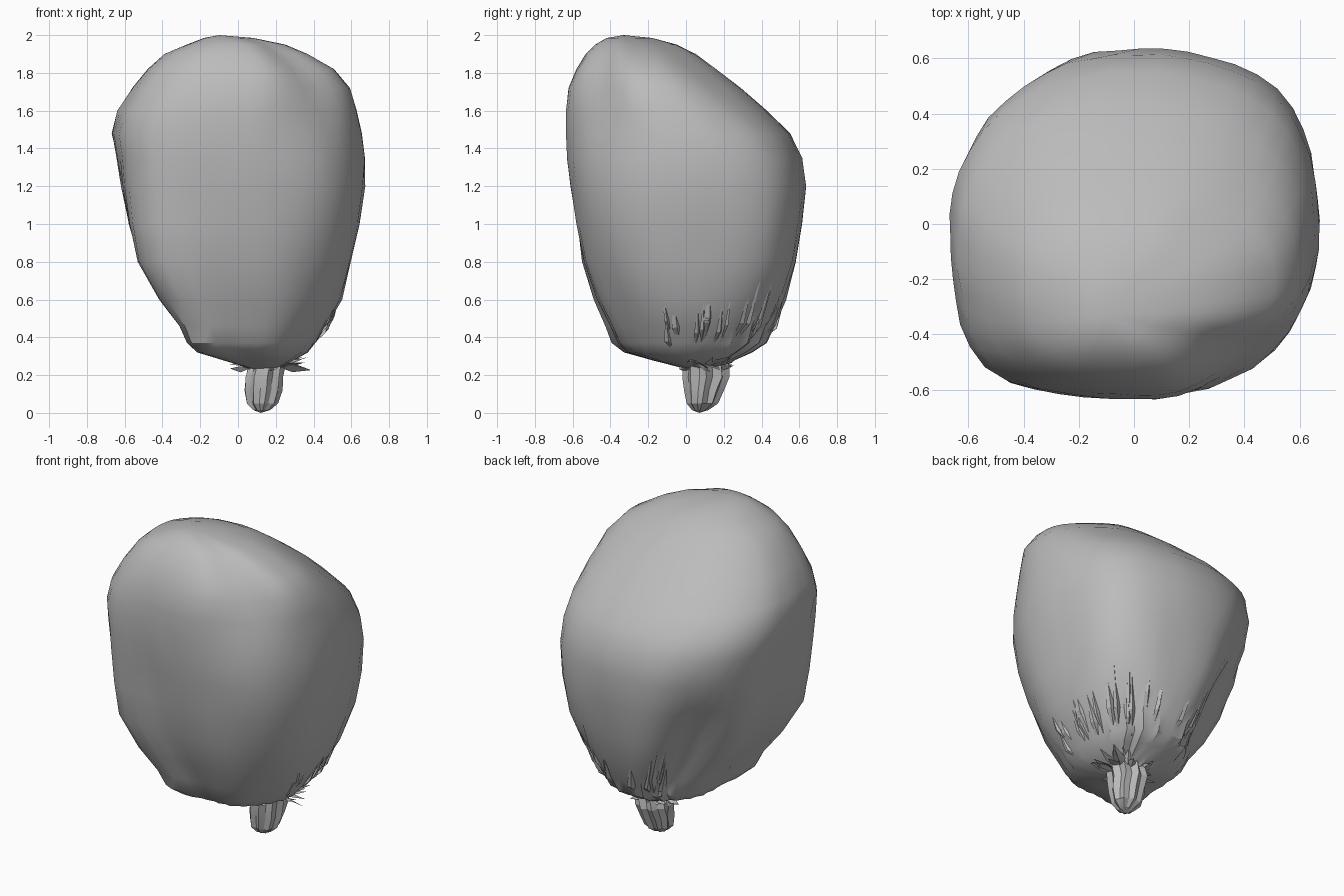
import bpy, bmesh, math, random
from mathutils import Vector

random.seed(4)
cube = bpy.data.objects.get("Cube")
if cube:
    bpy.data.objects.remove(cube)

grey = bpy.data.materials.new("bag grey")
grey.use_nodes = True
colour = (0.5, 0.5, 0.5, 1)
grey.diffuse_color = colour
grey.node_tree.nodes["Principled BSDF"].inputs["Base Color"].default_value = colour


def finish(name, bm, angle):
    bmesh.ops.recalc_face_normals(bm, faces=bm.faces)
    mesh = bpy.data.meshes.new(name)
    bm.to_mesh(mesh)
    bm.free()
    mesh.materials.append(grey)
    obj = bpy.data.objects.new(name, mesh)
    bpy.context.collection.objects.link(obj)
    bpy.ops.object.select_all(action='DESELECT')
    obj.select_set(True)
    bpy.context.view_layer.objects.active = obj
    bpy.ops.object.shade_smooth_by_angle(angle=math.radians(angle))


def outline(ring, a, power, scale):
    """Point at angle a on a rounded section (z, x min, x max, y min, y max)."""
    z, x0, x1, y0, y1 = ring
    c, s = math.cos(a), math.sin(a)
    r = scale * (abs(c) ** power + abs(s) ** power) ** (-1 / power)
    return Vector(((x0 + x1 + r * c * (x1 - x0)) / 2, (y0 + y1 + r * s * (y1 - y0)) / 2, z))


def loft(name, rings, top, bottom, sides, power, shape, angle):
    """Skin the rings; shape(z, a, i) scales each radius."""
    bm = bmesh.new()
    loops = []
    for ring in rings:
        angles = [math.tau * i / sides for i in range(sides)]
        loops.append([bm.verts.new(outline(ring, a, power, shape(ring[0], a, i)))
                      for i, a in enumerate(angles)])
    for low, high in zip(loops, loops[1:]):
        for i in range(sides):
            j = (i + 1) % sides
            bm.faces.new((low[i], low[j], high[j], high[i]))
    for loop, tip in ((loops[0], bottom), (loops[-1], top)):
        v = bm.verts.new(tip)
        for i in range(sides):
            bm.faces.new((v, loop[i], loop[(i + 1) % sides]))
    finish(name, bm, angle)


def blend(keys, values, z):
    for k0, k1, v0, v1 in zip(keys, keys[1:], values, values[1:]):
        if z <= k1:
            return v0 + (v1 - v0) * (z - k0) / (k1 - k0)
    return values[-1]


# Bag: full and leaning forward at the top, gathered into creases at the neck
bag_rings = [
    (0.24, 0.05, 0.22, -0.03, 0.20), (0.28, -0.08, 0.30, -0.18, 0.26),
    (0.32, -0.20, 0.37, -0.31, 0.35), (0.37, -0.24, 0.41, -0.36, 0.43),
    (0.46, -0.29, 0.47, -0.40, 0.47), (0.60, -0.40, 0.55, -0.47, 0.53),
    (0.80, -0.52, 0.60, -0.54, 0.58), (1.00, -0.58, 0.645, -0.58, 0.615),
    (1.20, -0.62, 0.67, -0.61, 0.635), (1.35, -0.645, 0.67, -0.63, 0.615),
    (1.48, -0.67, 0.655, -0.635, 0.55), (1.60, -0.64, 0.63, -0.635, 0.43),
    (1.72, -0.56, 0.59, -0.62, 0.29), (1.82, -0.48, 0.51, -0.58, 0.16),
    (1.90, -0.39, 0.37, -0.53, 0.05), (1.95, -0.27, 0.25, -0.48, -0.05),
    (1.985, -0.18, 0.08, -0.42, -0.18)]
SIDES = 48
POWER = 2.25

# Each corner of the bag is fuller or flatter by height
heights = (0.24, 0.36, 0.5, 0.8, 1.0, 1.25, 1.5, 1.7, 1.85, 2.0)
corners = [(0, 0, -0.02, 0.08, 0.06, 0.04, 0.02, -0.03, -0.07, -0.05),
           (0, -0.1, -0.2, -0.23, -0.11, -0.01, 0, 0, 0, 0),
           (0.2, 0.38, 0.31, 0.25, 0.19, 0.14, 0.09, 0.05, 0.04, 0.03),
           (-0.05, -0.05, -0.05, 0, 0.02, 0.03, -0.03, -0.12, -0.18, -0.1)]
folds = [random.uniform(0.3, 1) * (i % 2) for i in range(SIDES)]


def corner(z, a):
    quadrant = int(a % math.tau // (math.pi / 2)) % 4
    return 1 + blend(heights, corners[quadrant], z) * math.sin(2 * a) ** 4


def bag_shape(z, a, i):
    gather = max(0, (0.75 - z) / 0.5)
    depth = 0.07 + 0.06 * math.cos(a - 0.8)
    return corner(z, a) - depth * folds[i] * gather + random.uniform(-0.007, 0.006)


loft("bag", bag_rings, (-0.1, -0.33, 2.0), (0.13, 0.09, 0.22), SIDES, POWER, bag_shape, 32)

# Tail: the pleated end of the bag hanging below the neck
tail_rings = [
    (0.015, 0.08, 0.17, 0.03, 0.12), (0.05, 0.04, 0.21, 0.0, 0.17),
    (0.12, 0.03, 0.235, -0.01, 0.20), (0.19, 0.035, 0.24, -0.02, 0.235),
    (0.25, 0.05, 0.25, -0.02, 0.23), (0.30, 0.08, 0.20, 0.02, 0.17)]
loft("tied_tail", tail_rings, (0.13, 0.1, 0.33), (0.12, 0.07, 0), 18, 2,
     lambda z, a, i: 1.03 - random.uniform(0.08, 0.28) * (i % 2) - random.uniform(0, 0.06), 20)


# Loose folds: thin creased flaps
def flap(bm, base, middle, tip, side, lift):
    a, b, c, d, e = [bm.verts.new(p) for p in
                     (base, middle + side, tip, middle - side, middle + lift)]
    for p, q in ((a, b), (b, c), (c, d), (d, a)):
        bm.faces.new((p, q, e))


def bag_point(z, a, scale):
    keys = [ring[0] for ring in bag_rings]
    ring = [blend(keys, values, z) for values in zip(*bag_rings)]
    return outline(ring, a, POWER, corner(z, a) * scale)


# Long ridges running up the gathered side of the bag
bm = bmesh.new()
for k in range(26):
    a = random.uniform(-0.7, 2.3)
    z, length = random.uniform(0.28, 0.36), random.uniform(0.2, 0.5)
    out = Vector((math.cos(a), math.sin(a), -0.2))
    side = Vector((-out.y, out.x, 0)) * random.uniform(0.015, 0.03)
    flap(bm, bag_point(z, a, 0.95), bag_point(z + length * 0.4, a, 0.98),
         bag_point(z + length, a, 0.985), side - out * 0.02, out * random.uniform(0.015, 0.03))
finish("radiating_folds", bm, 20)

# Ruffle: short crumpled flaps around the neck, longer towards the back left
bm = bmesh.new()
neck = Vector((0.13, 0.09, 0))
for k in range(40):
    a = math.tau * k / 40 + random.uniform(-0.1, 0.1)
    out = Vector((math.cos(a), math.sin(a), 0))
    reach = random.uniform(0.1, 0.19) + 0.08 * max(0, math.cos(a - 0.5))
    base = neck + out * 0.06 + Vector((0, 0, random.uniform(0.22, 0.27)))
    tip = neck + out * reach + Vector((0, 0, random.uniform(0.22, 0.33)))
    side = Vector((-out.y, out.x, random.uniform(-0.6, 0.6))) * random.uniform(0.02, 0.04)
    flap(bm, base, (base + tip) / 2, tip, side, Vector((0, 0, random.uniform(-0.03, 0.03))))
finish("neck_ruffle", bm, 20)
